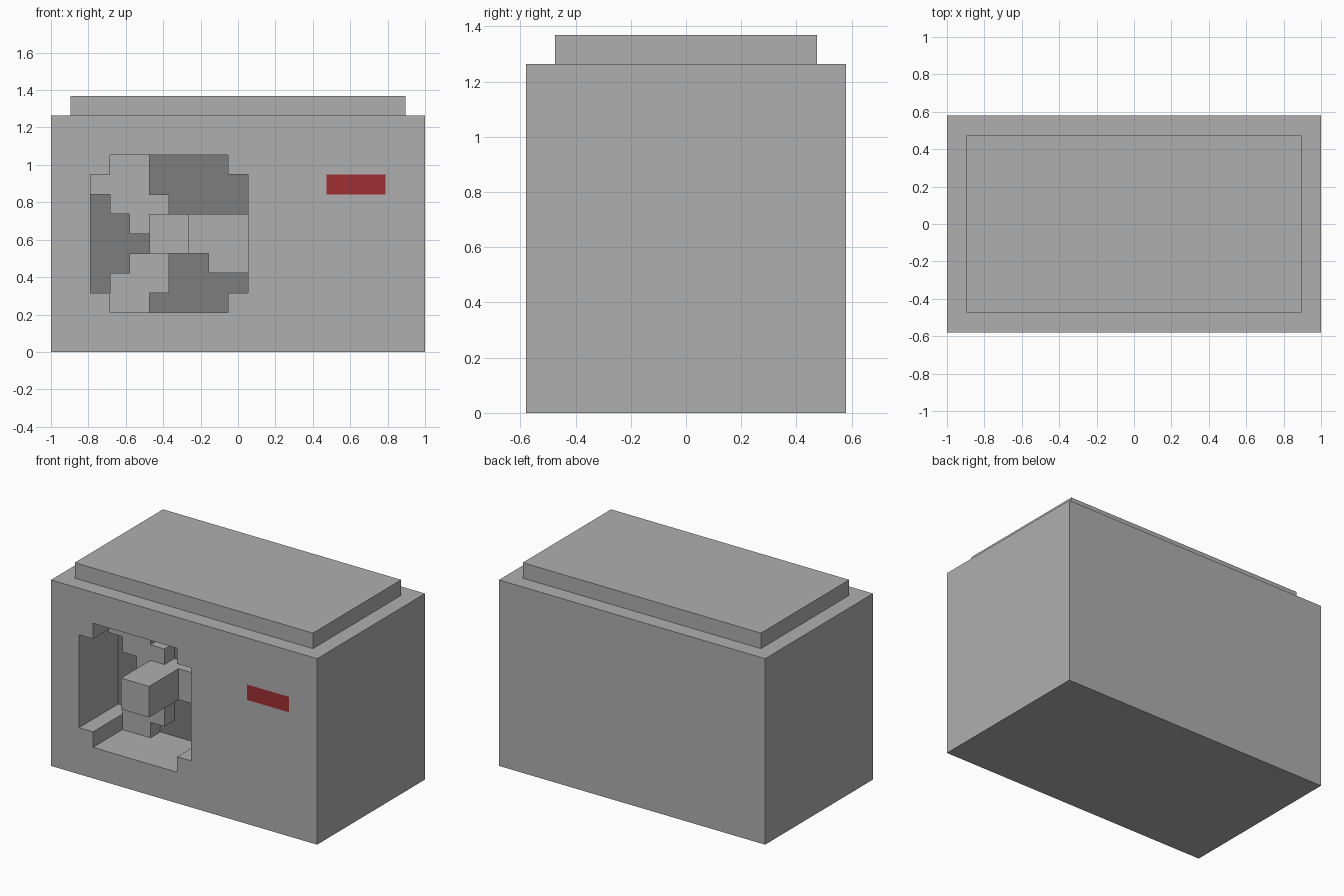
import bpy
import bmesh
from mathutils import Vector

if "Cube" in bpy.data.objects:
    bpy.data.objects.remove(bpy.data.objects["Cube"], do_unlink=True)

U = 2 / 19                      # one block of the modelling grid
W, D, H = 19, 11, 12            # casing size in blocks


def material(name, rgb):
    m = bpy.data.materials.new(name)
    m.use_nodes = True
    m.diffuse_color = (*rgb, 1)
    m.node_tree.nodes["Principled BSDF"].inputs["Base Color"].default_value = (*rgb, 1)
    return m


GREY = material("casing grey", (0.43, 0.43, 0.43))
DARK = material("dark grey", (0.205, 0.205, 0.205))
RED = material("indicator red", (0.345, 0.03, 0.032))


def finish(name, bm, mats):
    """Tidy the mesh, scale blocks to units and centre it."""
    bmesh.ops.recalc_face_normals(bm, faces=bm.faces)
    bmesh.ops.dissolve_limit(bm, angle_limit=0.01, verts=bm.verts, edges=bm.edges,
                             delimit={'MATERIAL'})
    for v in bm.verts:
        v.co = Vector((v.co.x - W / 2, v.co.y - D / 2, v.co.z)) * U
    me = bpy.data.meshes.new(name)
    bm.to_mesh(me)
    bm.free()
    for m in mats:
        me.materials.append(m)
    ob = bpy.data.objects.new(name, me)
    bpy.context.collection.objects.link(ob)
    return ob


def panel(x0, x1, z0, z1, y, keep=lambda x, z: True):
    """Upright sheet of one-block faces, with only the wanted cells."""
    bm = bmesh.new()
    verts = {}

    def vert(x, z):
        if (x, z) not in verts:
            verts[x, z] = bm.verts.new((x, y, z))
        return verts[x, z]

    for x in range(x0, x1):
        for z in range(z0, z1):
            if keep(x, z):
                bm.faces.new([vert(x, z), vert(x + 1, z), vert(x + 1, z + 1), vert(x, z + 1)])
    return bm


def push(bm, faces, depth):
    """Extrude faces towards the back and return the moved faces."""
    geo = bmesh.ops.extrude_face_region(bm, geom=faces)["geom"]
    bmesh.ops.translate(bm, vec=(0, depth, 0),
                        verts=[g for g in geo if isinstance(g, bmesh.types.BMVert)])
    return [g for g in geo if isinstance(g, bmesh.types.BMFace)]


def box(name, lo, hi, mat):
    bm = bmesh.new()
    bmesh.ops.create_cube(bm, size=1)
    for v in bm.verts:
        v.co = [a + (c + 0.5) * (b - a) for a, b, c in zip(lo, hi, v.co)]
    return finish(name, bm, [mat])


def in_opening(x, z):
    """Square opening with its four corner blocks left solid."""
    corner = x in (2, 9) and z in (2, 9)
    return 2 <= x <= 9 and 2 <= z <= 9 and not corner


# Casing: front sheet, recessed fan opening, red indicator, sides and back
bm = panel(0, W, 0, H, 0)
rim = [e for e in bm.edges if e.is_boundary]
opening = []
for f in bm.faces:
    c = f.calc_center_median()
    x, z = int(c.x), int(c.z)
    if in_opening(x, z):
        opening.append(f)
    elif 14 <= x <= 16 and z == 8:
        f.material_index = 2
for f in push(bm, opening, 4):
    f.material_index = 1
bmesh.ops.delete(bm, geom=[f for f in opening if f.is_valid], context='FACES')
geo = bmesh.ops.extrude_edge_only(bm, edges=rim)["geom"]
bmesh.ops.translate(bm, vec=(0, D, 0),
                    verts=[g for g in geo if isinstance(g, bmesh.types.BMVert)])
back = [g for g in geo if isinstance(g, bmesh.types.BMEdge) and g.is_boundary]
bmesh.ops.edgeloop_fill(bm, edges=back)
finish("casing", bm, [GREY, DARK, RED])

# Fan blades: three stepped arms, top row first
ROWS = [".##.....",
        "###.....",
        ".###....",
        "..######",
        "...#####",
        "..##..##",
        ".###....",
        ".##....."]
bm = panel(2, 10, 2, 10, 3, lambda x, z: ROWS[9 - z][x - 2] == "#")
front = list(bm.faces)
copies = bmesh.ops.duplicate(bm, geom=front)["geom"]
push(bm, [g for g in copies if isinstance(g, bmesh.types.BMFace)], 1)
bmesh.ops.remove_doubles(bm, verts=bm.verts, dist=0.001)
finish("fan_blades", bm, [GREY])

# Fan hub reaching out to the front, and the raised lid
box("fan_hub", (5, 0, 5), (7, 3, 7), GREY)
box("top_lid", (1, 1, H), (W - 1, D - 1, H + 1), GREY)
